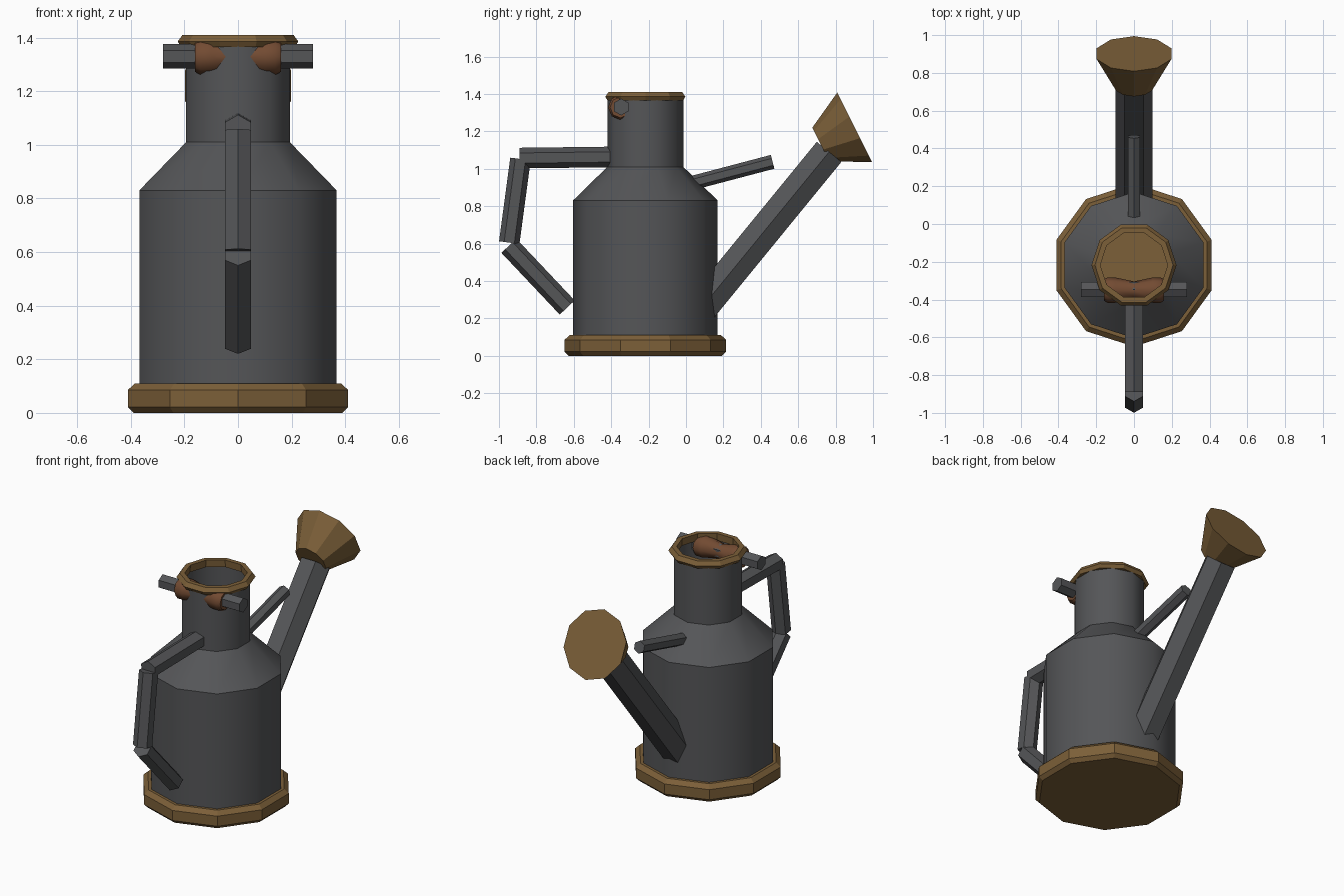
import bpy, bmesh
from math import cos, sin, pi, radians
from mathutils import Vector

if "Cube" in bpy.data.objects:
    bpy.data.objects.remove(bpy.data.objects["Cube"])


def material(name, rgb):
    m = bpy.data.materials.new(name)
    m.diffuse_color = (*rgb, 1)
    m.use_nodes = True
    m.node_tree.nodes["Principled BSDF"].inputs["Base Color"].default_value = m.diffuse_color
    return m


IRON = material("dark_iron", (0.09, 0.092, 0.097))
BRASS = material("brass", (0.20, 0.115, 0.04))
WOOD = material("wood", (0.17, 0.07, 0.032))
CY = -0.2175  # body axis


def lathe(name, start, direction, profile, sides, mat, phase=pi / 2,
          caps=True, closed=False, smooth=None):
    """Rings of (radius, distance) along a direction."""
    d = Vector(direction).normalized()
    u = Vector((0, 1, 0)) if abs(d.x) > 0.9 else Vector((1, 0, 0))
    v = d.cross(u)
    bm = bmesh.new()
    rings = []
    for r, h in profile:
        angles = [phase + 2 * pi * i / sides for i in range(sides)]
        rings.append([bm.verts.new(Vector(start) + d * h + (u * cos(a) + v * sin(a)) * r)
                      for a in angles])
    pairs = list(zip(rings, rings[1:]))
    if closed:
        pairs.append((rings[-1], rings[0]))
    for a, b in pairs:
        for i in range(sides):
            j = (i + 1) % sides
            bm.faces.new((a[i], a[j], b[j], b[i]))
    if caps and not closed:
        bm.faces.new(rings[0][::-1])
        bm.faces.new(rings[-1])
    if caps or closed:
        bmesh.ops.recalc_face_normals(bm, faces=bm.faces)
    me = bpy.data.meshes.new(name)
    bm.to_mesh(me)
    bm.free()
    me.materials.append(mat)
    ob = bpy.data.objects.new(name, me)
    bpy.context.collection.objects.link(ob)
    if smooth:
        bpy.ops.object.select_all(action='DESELECT')
        ob.select_set(True)
        bpy.context.view_layer.objects.active = ob
        bpy.ops.object.shade_smooth_by_angle(angle=radians(smooth))
    return ob


def bar(name, a, b, r, phase=pi / 2):
    """Hexagonal bar between two points."""
    d = Vector(b) - Vector(a)
    return lathe(name, a, d, [(r, 0), (r, d.length)], 6, IRON, phase)


# Can: open shell, brass foot and rim
UP = (0, 0, 1)
lathe("body", (0, CY, 0), UP,
      [(0.387, 0.08), (0.387, 0.83), (0.203, 1.01), (0.203, 1.38)],
      10, IRON, caps=False, smooth=40)
lathe("base_rim", (0, CY, 0), UP,
      [(0.41, 0), (0.432, 0.022), (0.432, 0.085), (0.405, 0.11)], 10, BRASS)
lathe("top_rim", (0, CY, 0), UP,
      [(0.18, 1.365), (0.212, 1.365), (0.225, 1.385), (0.207, 1.41), (0.178, 1.41)],
      10, BRASS, phase=0, closed=True)

# Rear handle: three straight bars
bar("handle_top", (0, -0.40, 1.063), (0, -0.89, 1.057), 0.055)
bar("handle_middle", (0, -0.885, 1.052), (0, -0.945, 0.605), 0.055)
bar("handle_bottom", (0, -0.947, 0.588), (0, -0.635, 0.258), 0.055)

# Spout, brace and sprinkler rose
bar("spout", (0, 0.07, 0.24), (0, 0.765, 1.09), 0.098, phase=0)
bar("brace", (0, 0.0, 0.915), (0, 0.463, 1.037), 0.038)
lathe("sprinkler_rose", (0, 0.72, 1.13), (0, 0.894, 0.447),
      [(0.1, 0), (0.208, 0.203)], 10, BRASS)

# Carrying pin with waisted wooden grip
bar("grip_pin", (-0.28, -0.347, 1.33), (0.28, -0.347, 1.33), 0.045)
lathe("wooden_grip", (0, -0.35, 1.328), (1, 0, 0),
      [(0.056, -0.16), (0.067, -0.14), (0.067, -0.10), (0.046, 0),
       (0.067, 0.10), (0.067, 0.14), (0.056, 0.16)], 8, WOOD, smooth=50)
